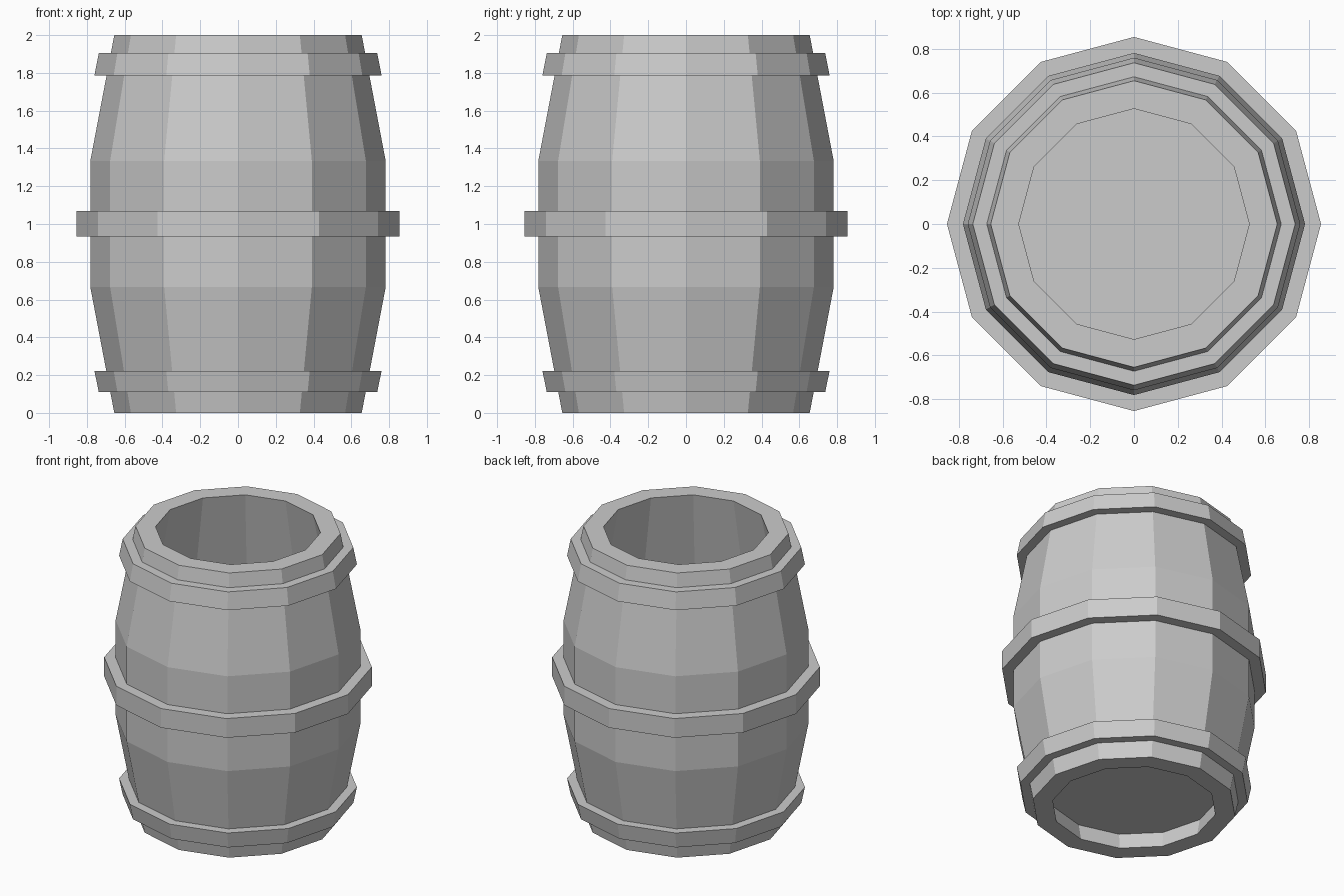
import bpy, bmesh
from math import cos, sin, pi

if "Cube" in bpy.data.objects:
    bpy.data.objects.remove(bpy.data.objects["Cube"])

SIDES = 12


def lathe(name, profile):
    """Spin a closed (radius, z) profile around z into a faceted ring."""
    bm = bmesh.new()
    rings = []
    for i in range(SIDES):
        a = 2 * pi * i / SIDES
        rings.append([bm.verts.new((r * cos(a), r * sin(a), z)) for r, z in profile])
    n = len(profile)
    for i in range(SIDES):
        a, b = rings[i], rings[(i + 1) % SIDES]
        for j in range(n):
            k = (j + 1) % n
            bm.faces.new((a[j], b[j], b[k], a[k]))
    bmesh.ops.recalc_face_normals(bm, faces=bm.faces)
    mesh = bpy.data.meshes.new(name)
    bm.to_mesh(mesh)
    bm.free()
    obj = bpy.data.objects.new(name, mesh)
    bpy.context.collection.objects.link(obj)
    return obj


# Hollow bulging wall of the barrel
outer = [(0.655, 0), (0.782, 0.667), (0.782, 1.333), (0.655, 2)]
inner = [(r - 0.128, z) for r, z in reversed(outer)]
lathe("barrel_wall", outer + inner)

# Hoops: two slanted ones near the ends, one straight in the middle
lathe("lower_hoop", [(0.737, 0.11), (0.76, 0.222), (0.65, 0.222), (0.63, 0.11)])
lathe("middle_hoop", [(0.855, 0.935), (0.855, 1.07), (0.74, 1.07), (0.74, 0.935)])
lathe("upper_hoop", [(0.76, 1.787), (0.737, 1.905), (0.63, 1.905), (0.65, 1.787)])

# Recessed bottom board
bpy.ops.mesh.primitive_cylinder_add(vertices=SIDES, radius=0.58, depth=0.05,
                                    location=(0, 0, 0.14))
bpy.context.object.name = "bottom_board"
